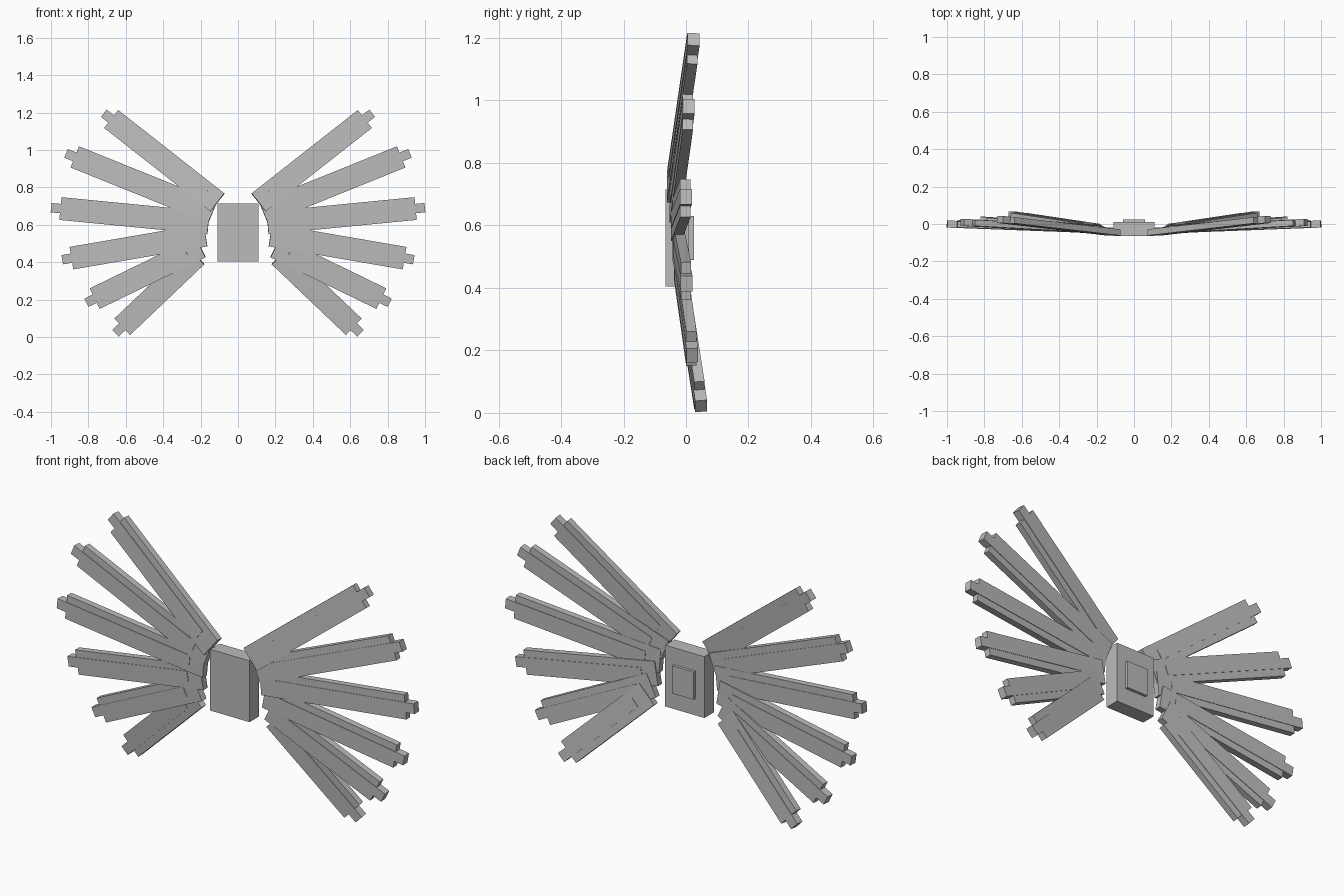
import bpy
import bmesh
from mathutils import Matrix, Vector

cube = bpy.data.objects.get("Cube")
if cube:
    bpy.data.objects.remove(cube, do_unlink=True)

grey = bpy.data.materials.new("plain_grey")
grey.use_nodes = True
colour = (0.5, 0.5, 0.5, 1)
grey.diffuse_color = colour
grey.node_tree.nodes["Principled BSDF"].inputs["Base Color"].default_value = colour


def box(name, matrix, size):
    """Flat-shaded box of the given size, placed by a matrix."""
    mesh = bpy.data.meshes.new(name)
    bm = bmesh.new()
    bmesh.ops.create_cube(bm, size=1, matrix=matrix @ Matrix.Diagonal((*size, 1)))
    bm.to_mesh(mesh)
    bm.free()
    mesh.materials.append(grey)
    obj = bpy.data.objects.new(name, mesh)
    bpy.context.collection.objects.link(obj)
    return obj


def beam(name, start, end, width, thickness):
    """Box running from start to end, its wide face turned to the front."""
    along = (end - start).normalized()
    across = along.cross(Vector((0, 1, 0))).normalized()
    normal = across.cross(along)
    matrix = Matrix((along, normal, across)).transposed().to_4x4()
    matrix.translation = (start + end) / 2
    box(name, matrix, ((end - start).length, thickness, width))


# Central hub and the small plate on its back
box("hub", Matrix.Translation((0, -0.0275, 0.56)), (0.22, 0.075, 0.31))
box("back_plate", Matrix.Translation((0, 0.01, 0.56)), (0.12, 0.03, 0.14))

# Wing blades, top to bottom: root centre and end centre
blades = [
    ((0.11, -0.045, 0.72), (0.677, 0.02, 1.165)),
    ((0.136, -0.036, 0.666), (0.872, 0.006, 0.963)),
    ((0.158, -0.032, 0.61), (0.949, -0.002, 0.687)),
    ((0.174, -0.026, 0.545), (0.89, 0.0, 0.422)),
    ((0.2, -0.022, 0.481), (0.765, 0.017, 0.206)),
    ((0.222, -0.016, 0.433), (0.618, 0.043, 0.056)),
]
for side, sign in (("left", 1), ("right", -1)):
    flip = Matrix.Diagonal((sign, 1, 1))
    for number, (root, end) in enumerate(blades, 1):
        root, end = flip @ Vector(root), flip @ Vector(end)
        along = (end - root).normalized()
        beam(f"{side}_blade_{number}", root, end, 0.122, 0.033)
        # Narrow spar, slightly proud of the blade and poking out at the tip
        beam(f"{side}_spar_{number}", root + along * 0.08, end + along * 0.05, 0.05, 0.038)
